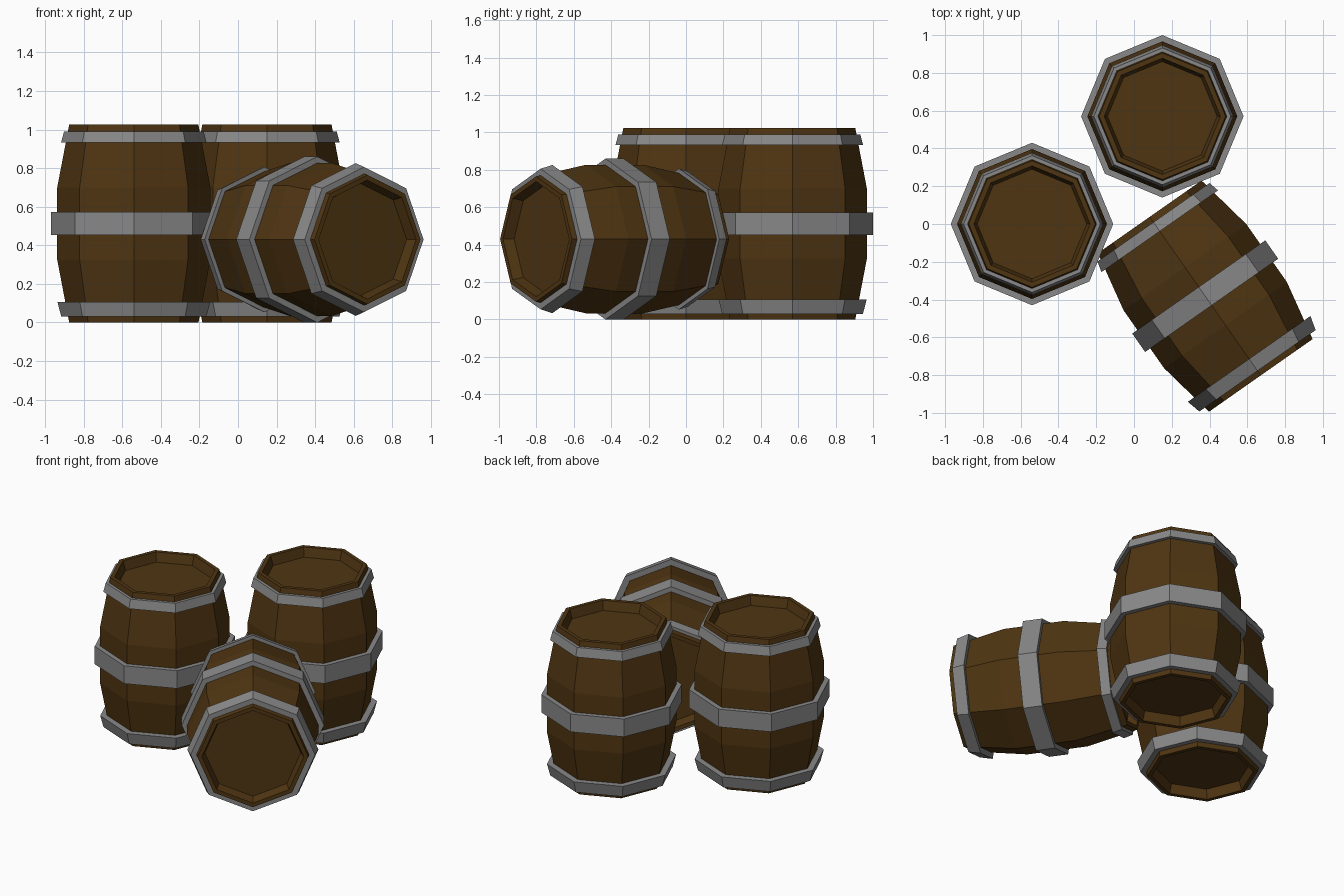
import bpy, bmesh
from math import cos, sin, pi, radians
from mathutils import Matrix

if "Cube" in bpy.data.objects:
    bpy.data.objects.remove(bpy.data.objects["Cube"])

SIDES = 8


def material(name, rgb):
    m = bpy.data.materials.new(name)
    m.diffuse_color = (*rgb, 1)
    m.use_nodes = True
    m.node_tree.nodes["Principled BSDF"].inputs["Base Color"].default_value = m.diffuse_color
    return m


wood = material("dark_wood", (0.08, 0.036, 0.006))
iron = material("grey_iron", (0.25, 0.25, 0.25))


def lathe(name, profile, mat, matrix, closed):
    """Spin (radius, height) points into an octagonal solid.
    closed: profile loops back (hoop); otherwise both ends get caps."""
    bm = bmesh.new()
    rings = [[bm.verts.new((r * cos(2 * pi * i / SIDES), r * sin(2 * pi * i / SIDES), z))
              for i in range(SIDES)] for r, z in profile]
    pairs = list(zip(rings, rings[1:]))
    if closed:
        pairs.append((rings[-1], rings[0]))
    else:
        bm.faces.new(rings[0])
        bm.faces.new(rings[-1])
    for a, b in pairs:
        for i in range(SIDES):
            j = (i + 1) % SIDES
            bm.faces.new((a[i], a[j], b[j], b[i]))
    bmesh.ops.recalc_face_normals(bm, faces=bm.faces)
    me = bpy.data.meshes.new(name)
    bm.to_mesh(me)
    bm.free()
    me.materials.append(mat)
    ob = bpy.data.objects.new(name, me)
    ob.matrix_world = matrix
    bpy.context.collection.objects.link(ob)
    return ob


# Bulging staves with a raised rim and recessed lid at both ends
BODY = [(0.29, 0.06), (0.308, 0), (0.335, 0), (0.397, 0.325), (0.397, 0.70),
        (0.335, 1.025), (0.308, 1.025), (0.29, 0.965)]

# Hoop cross-sections: inner edge sits inside the staves
HOOPS = {
    "bottom_hoop": [(0.33, 0.03), (0.376, 0.03), (0.396, 0.107), (0.345, 0.107)],
    "middle_hoop": [(0.385, 0.453), (0.43, 0.453), (0.43, 0.572), (0.385, 0.572)],
    "top_hoop": [(0.345, 0.932), (0.377, 0.932), (0.362, 0.99), (0.332, 0.99)],
}


def barrel(name, matrix):
    lathe(name + "_body", BODY, wood, matrix, False)
    for hoop, section in HOOPS.items():
        lathe(name + "_" + hoop, section, iron, matrix, True)


# Two upright barrels
barrel("left_barrel", Matrix.Translation((-0.54, 0, 0)))
barrel("back_barrel", Matrix.Translation((0.15, 0.57, 0)))

# Barrel lying on its side, its base facing front right
lying = (Matrix.Translation((0.377, -0.382, 0.43))
         @ Matrix.Rotation(radians(125), 4, 'Z')
         @ Matrix.Rotation(radians(90), 4, 'Y')
         @ Matrix.Translation((0, 0, -0.5125)))
barrel("lying_barrel", lying)
